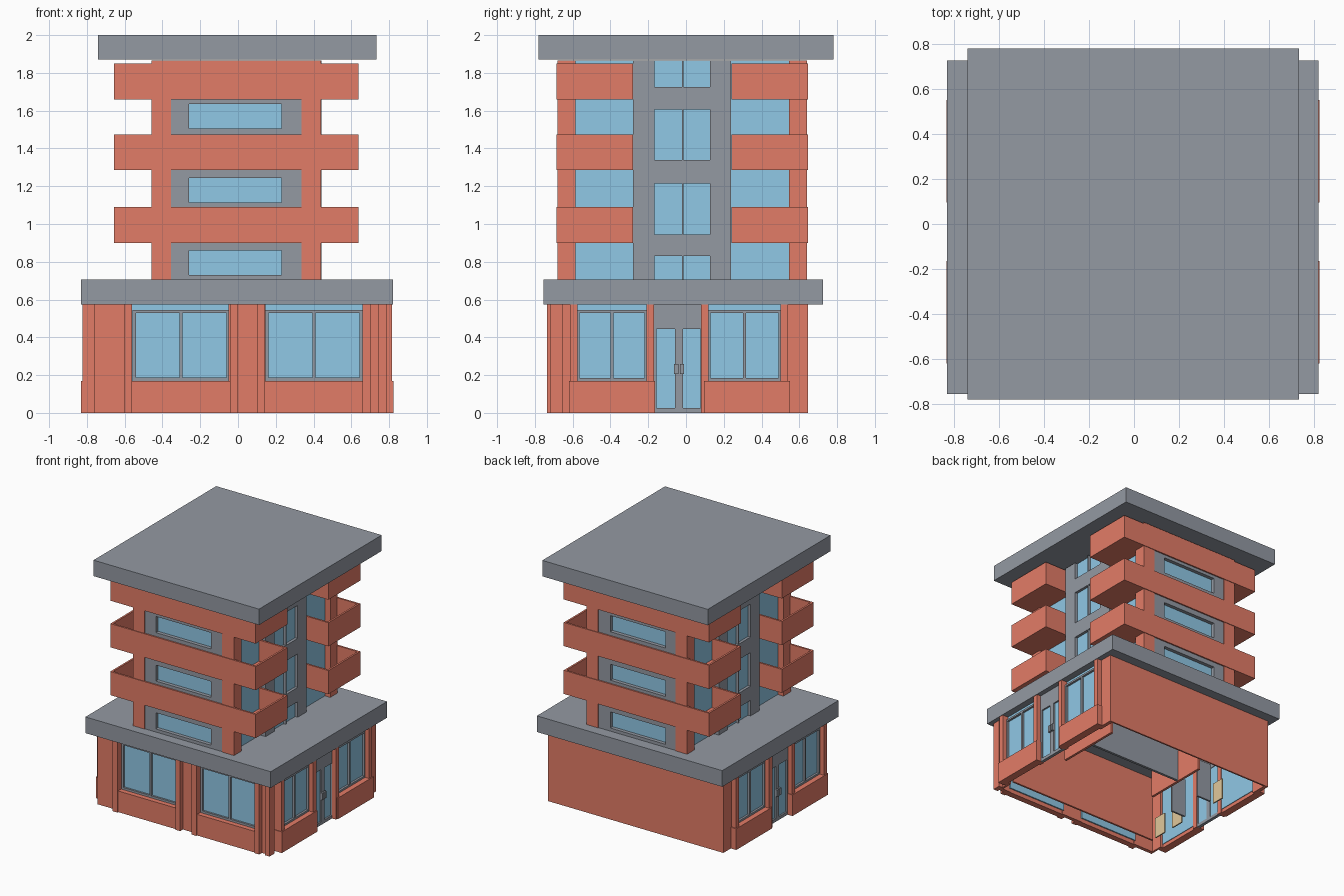
import bpy, bmesh
from mathutils import Vector


def mat(name, c):
    m = bpy.data.materials.new(name)
    m.diffuse_color = (*c, 1)
    return m


RED = mat("brick red", (0.765, 0.20, 0.135))
GREY = mat("concrete grey", (0.295, 0.32, 0.365))
BLUE = mat("glass blue", (0.28, 0.58, 0.79))
TAN = mat("warm tan", (0.75, 0.58, 0.33))


def boxes(name, m, items):
    """One object from boxes given as (x0, x1, y0, y1, z0, z1)."""
    bm = bmesh.new()
    for x0, x1, y0, y1, z0, z1 in items:
        r = bmesh.ops.create_cube(bm, size=1)
        for v in r["verts"]:
            v.co = Vector(((x0 + x1) / 2 + v.co.x * abs(x1 - x0),
                           (y0 + y1) / 2 + v.co.y * abs(y1 - y0),
                           (z0 + z1) / 2 + v.co.z * abs(z1 - z0)))
    me = bpy.data.meshes.new(name)
    bm.to_mesh(me)
    bm.free()
    me.materials.append(m)
    o = bpy.data.objects.new(name, me)
    bpy.context.collection.objects.link(o)
    return o


def both(items, cx=-0.004):
    """Boxes given by distance from the centre plane, on both sides."""
    out = []
    for d0, d1, *rest in items:
        out.append((cx + d0, cx + d1, *rest))
        out.append((cx - d1, cx - d0, *rest))
    return out


def flip(items):
    """Front boxes plus the same boxes at the back of the tower."""
    return items + [(a, b, -0.04 - d, -0.04 - c, e, f) for a, b, c, d, e, f in items]


def frame(a0, a1, z0, z1, t):
    """Two-pane window frame bars as (a0, a1, z0, z1)."""
    c = (a0 + a1) / 2
    return [(a0, a0 + t, z0, z1), (a1 - t, a1, z0, z1),
            (a0 + t, a1 - t, z0, z0 + t), (a0 + t, a1 - t, z1 - t, z1),
            (c - t / 2, c + t / 2, z0 + t, z1 - t)]


# Roof and lower slab
boxes("roof_slab", GREY, [(-0.74, 0.733, -0.78, 0.78, 1.872, 2.0)])
boxes("lower_slab", GREY, [(-0.83, 0.82, -0.755, 0.725, 0.575, 0.705)])

# Ground floor: walls
H = 0.576
boxes("back_wall", RED, [(-0.775, 0.775, 0.632, 0.645, 0, H)])
boxes("front_piers", RED, [(-0.76, -0.56, -0.70, -0.67, 0, H),
                           (-0.05, 0.145, -0.70, -0.67, 0, H),
                           (0.66, 0.76, -0.70, -0.67, 0, H)])
boxes("side_piers", RED, both([(0.74, 0.757, -0.70, -0.575, 0, H),
                               (0.75, 0.78, 0.50, 0.645, 0, H)]))
boxes("front_columns", RED, [(x, x + 0.043, -0.735, -0.68, 0, H)
                             for x in (-0.603, -0.043, 0.10, 0.66)])
boxes("side_columns", RED, both([(0.755, 0.82, y, y + 0.04, 0, H)
                                 for y in (-0.615, -0.21, 0.08, 0.50)]))
boxes("corner_column", RED, [(0.745, 0.785, -0.72, -0.655, 0, H)])
boxes("front_parapets", RED, [(-0.56, -0.043, -0.725, -0.675, 0, 0.17),
                              (0.143, 0.66, -0.725, -0.675, 0, 0.17)])
boxes("side_parapets", RED, both([(0.765, 0.828, -0.62, -0.165, 0, 0.17),
                                  (0.765, 0.828, 0.095, 0.55, 0, 0.17)]))

# Ground floor: glazing and frames
boxes("front_glass", BLUE, [(-0.57, -0.04, -0.67, -0.66, 0.03, H),
                            (0.14, 0.67, -0.67, -0.66, 0.03, H)])
boxes("side_glass", BLUE, both([(0.76, 0.768, -0.59, -0.17, 0.03, H),
                                (0.76, 0.768, 0.11, 0.51, 0.03, H)]))
ff = frame(-0.558, -0.045, 0.17, 0.545, 0.017) + frame(0.145, 0.66, 0.17, 0.545, 0.017)
boxes("front_window_frames", GREY, [(a, b, -0.685, -0.668, c, d) for a, b, c, d in ff])
sf = frame(-0.58, -0.205, 0.17, 0.545, 0.015) + frame(0.115, 0.505, 0.17, 0.545, 0.015)
boxes("side_window_frames", GREY, both([(0.765, 0.785, a, b, c, d) for a, b, c, d in sf]))

# Entrance on both sides: grey leaf with two recessed panes
boxes("door_leaf", GREY, both([(0.76, 0.785, a, b, c, d) for a, b, c, d in (
    (-0.18, -0.155, 0, H), (-0.057, -0.017, 0, H), (0.077, 0.09, 0, H),
    (-0.155, -0.057, 0.445, H), (-0.155, -0.057, 0, 0.025),
    (-0.017, 0.077, 0.445, H), (-0.017, 0.077, 0, 0.025))]))
boxes("door_glass", BLUE, both([(0.765, 0.772, -0.16, 0.08, 0.02, 0.45)]))
boxes("door_handles", GREY, both([(0.78, 0.80, -0.063, -0.041, 0.205, 0.26),
                                  (0.78, 0.80, -0.033, -0.011, 0.205, 0.26)]))

# Rooms inside the open ground floor
boxes("inner_front_wall", RED, [(-0.68, 0.70, -0.60, -0.585, 0.04, H)])
boxes("inner_partition", GREY, [(-0.42, 0.42, 0.0, 0.02, 0.2, H),
                                (-0.68, -0.55, -0.22, -0.205, 0.08, 0.4),
                                (-0.68, -0.55, 0.08, 0.095, 0.08, 0.4)])
boxes("inner_side_walls", RED, both([(0.42, 0.44, -0.3, 0.25, 0.2, H)]))
boxes("inner_tan_panels", TAN, [(-0.69, -0.68, y, y + 0.11, 0.05, 0.22)
                                for y in (-0.56, -0.36, 0.12)])

# Tower: corner columns, glazed sides and grey stair core
T, B = 1.865, 0.69
boxes("tower_columns", RED, flip([(-0.458, -0.355, -0.68, -0.585, B, T),
                                  (0.335, 0.44, -0.68, -0.585, B, T)]))
boxes("tower_side_glass", BLUE, both([(0.38, 0.40, -0.60, -0.27, B, T),
                                      (0.38, 0.40, 0.23, 0.56, B, T)], -0.008))
boxes("stair_core", GREY, [(-0.43, 0.415, -0.28, 0.237, B, T)])
levels = [(0.70, 0.83), (0.945, 1.215), (1.34, 1.605), (1.725, 1.865)]
core = [(-0.28, -0.167, B, T), (0.128, 0.237, B, T), (-0.022, -0.014, B, T)]
edges = [z for lv in levels for z in lv]
core += [(-0.167, 0.128, a, b) for a, b in zip(edges[1:-1:2], edges[2::2])]
boxes("core_facing", GREY, both([(0.42, 0.45, *c) for c in core], -0.008))
boxes("core_windows", BLUE, both([(0.42, 0.428, -0.167, 0.128, a, b)
                                  for a, b in levels], -0.008))

# Tower: front and back panels with recessed windows
wz = [(0.73, 0.86), (1.115, 1.243), (1.505, 1.635)]
panels = [(-0.355, -0.26, B, 1.67), (0.23, 0.335, B, 1.67)]
cuts = [B] + [z for w in wz for z in w] + [1.67]
panels += [(-0.26, 0.23, a, b) for a, b in zip(cuts[::2], cuts[1::2])]
boxes("tower_panels", GREY, flip([(a, b, -0.674, -0.63, c, d) for a, b, c, d in panels]))
boxes("tower_windows", BLUE, flip([(-0.26, 0.23, -0.645, -0.638, a, b) for a, b in wz]))
boxes("tower_top_wall", RED, flip([(-0.355, 0.335, -0.68, -0.63, 1.67, T)]))

# Balcony bands wrapping the front and back
bal = []
for z0, z1 in ((0.90, 1.09), (1.285, 1.475), (1.66, 1.85)):
    bal.append((-0.657, 0.637, -0.685, -0.67, z0, z1))
    bal += both([(0.632, 0.647, -0.67, -0.28, z0, z1),
                 (0.39, 0.632, -0.295, -0.28, z0, z1),
                 (0.39, 0.632, -0.67, -0.295, z0, z0 + 0.02)], -0.01)
boxes("balconies", RED, flip(bal))
